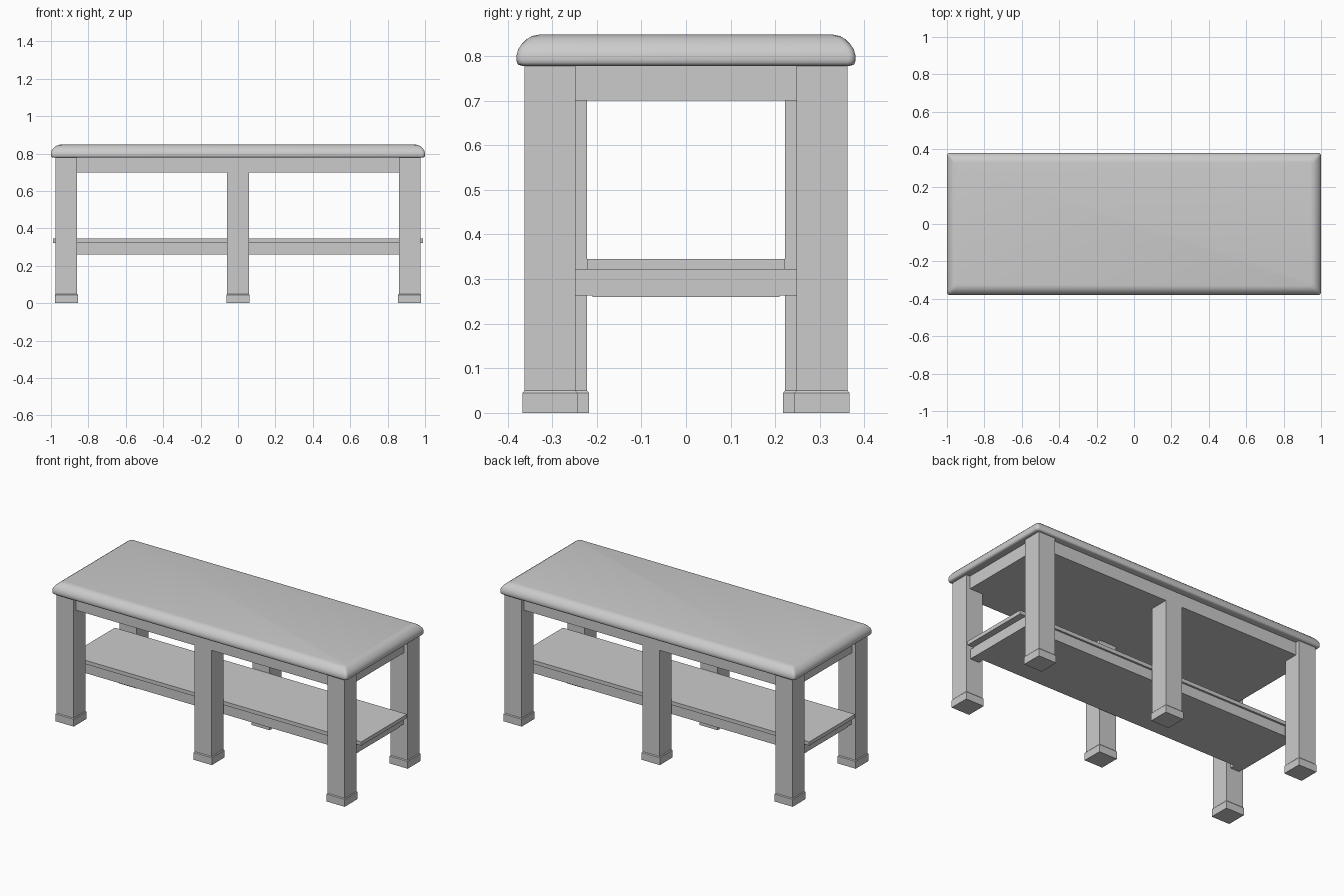
import bpy, math

if "Cube" in bpy.data.objects:
    bpy.data.objects.remove(bpy.data.objects["Cube"])

def mesh_object(name, verts, faces):
    me = bpy.data.meshes.new(name)
    me.from_pydata(verts, [], faces)
    me.update()
    ob = bpy.data.objects.new(name, me)
    bpy.context.collection.objects.link(ob)
    return ob

def loft(name, rings):
    """Skin a stack of equal-length rings and cap both ends."""
    n = len(rings[0])
    verts = [v for r in rings for v in r]
    faces = [tuple(range(n))[::-1], tuple(range(len(verts) - n, len(verts)))]
    for i in range(len(rings) - 1):
        for j in range(n):
            k = (j + 1) % n
            faces.append((i*n + j, i*n + k, (i+1)*n + k, (i+1)*n + j))
    return mesh_object(name, verts, faces)

def rect(cx, cy, hx, hy, z):
    return [(cx + sx*hx, cy + sy*hy, z)
            for sx, sy in ((-1, -1), (1, -1), (1, 1), (-1, 1))]

def box(name, cx, cy, hx, hy, z0, z1):
    return loft(name, [rect(cx, cy, hx, hy, z0), rect(cx, cy, hx, hy, z1)])

def round_rect(hx, hy, r, z, seg=4):
    pts = []
    for q, (sx, sy) in enumerate(((1, 1), (-1, 1), (-1, -1), (1, -1))):
        for s in range(seg + 1):
            a = (q + s / seg) * math.pi / 2
            pts.append((sx*(hx - r) + r*math.cos(a),
                        sy*(hy - r) + r*math.sin(a), z))
    return pts

# Table top with rounded edge: (inset, height)
edge = [(.013, .778), (.005, .780), (.001, .785), (0, .792), (0, .802),
        (.004, .815), (.012, .827), (.023, .838), (.035, .845), (.05, .848)]
top = loft("table_top", [round_rect(1 - i, .38 - i, .016, z) for i, z in edge])
bpy.context.view_layer.objects.active = top
top.select_set(True)
bpy.ops.object.shade_smooth_by_angle(angle=math.radians(40))

# Solid apron under the top
box("apron", 0, 0, .95, .337, .70, .78)

# Six legs with slightly flared feet; the middle pair is set in under the apron
H = .0575
for sx, side in ((-1, "left"), (0, "middle"), (1, "right")):
    for sy, face in ((-1, "front"), (1, "back")):
        cx = sx * .918
        cy = sy * (.305 if sx else .2795)
        box(f"{face}_{side}_leg", cx, cy, H, H, .04, .78 if sx else .70)
        f = H + .004
        loft(f"{face}_{side}_foot", [rect(cx, cy, f, f, 0), rect(cx, cy, f, f, .045),
                                     rect(cx, cy, H, H, .05)])

# Shelf board and its supporting block
box("shelf", 0, 0, .99, .222, .322, .345)
box("shelf_support", 0, 0, .95, .21, .26, .322)

# End rails joining the corner legs
for sx, side in ((-1, "left"), (1, "right")):
    box(f"{side}_end_rail", sx * .918, 0, .03, .26, .263, .321)
# Long rails between the corner legs and the shelf support are part of the support block
